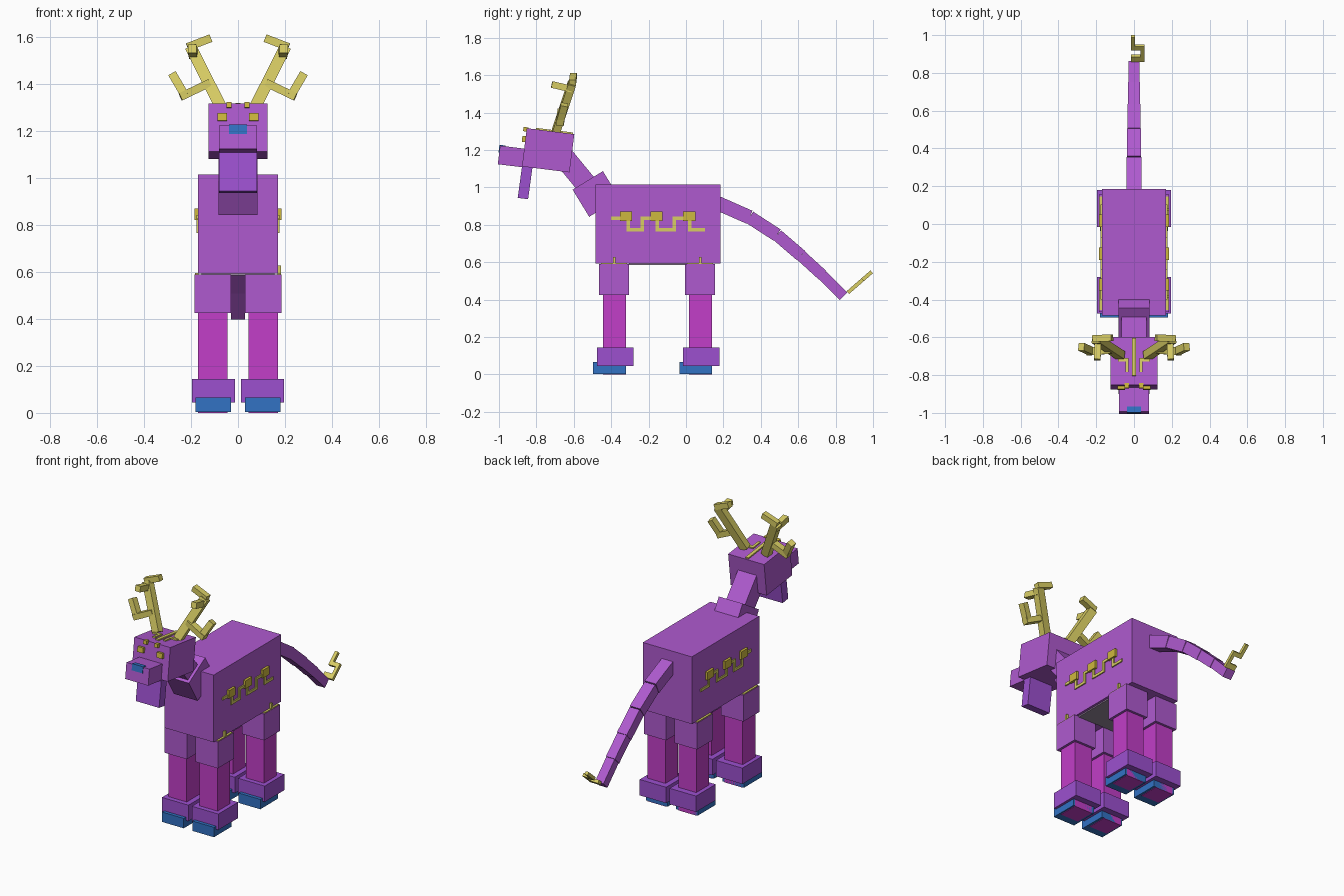
import bpy
from mathutils import Vector, Matrix

if "Cube" in bpy.data.objects:
    bpy.data.objects.remove(bpy.data.objects["Cube"])


def material(name, rgb):
    lin = [(c / 255 / 12.92) if c < 11 else ((c / 255 + 0.055) / 1.055) ** 2.4 for c in rgb]
    m = bpy.data.materials.new(name)
    m.diffuse_color = (*lin, 1)
    m.use_nodes = True
    m.node_tree.nodes["Principled BSDF"].inputs["Base Color"].default_value = m.diffuse_color
    return m


PURPLE = material("purple", (175, 90, 207))
VIOLET = material("violet", (156, 80, 207))
MAGENTA = material("magenta", (194, 62, 200))
BLUE = material("blue", (50, 114, 196))
PALE = material("pale yellow", (216, 205, 100))
GOLD = material("gold", (206, 184, 62))
GREY = material("belly grey", (150, 135, 156))

CORNERS = [(x, y, z) for x in (-.5, .5) for y in (-.5, .5) for z in (-.5, .5)]
FACES = [(0, 1, 3, 2), (4, 6, 7, 5), (0, 4, 5, 1), (2, 3, 7, 6), (0, 2, 6, 4), (1, 5, 7, 3)]


def solid(name, mat, center, axes):
    """Box from a centre and three full-length axis vectors."""
    a, b, c = axes
    if a.cross(b).dot(c) < 0:
        a = -a
    me = bpy.data.meshes.new(name)
    me.from_pydata([Vector(center) + a * x + b * y + c * z for x, y, z in CORNERS], [], FACES)
    me.materials.append(mat)
    ob = bpy.data.objects.new(name, me)
    bpy.context.collection.objects.link(ob)
    return ob


def box(name, mat, x, y, z):
    """Upright box from its ranges."""
    d = [Vector((x[1] - x[0], 0, 0)), Vector((0, y[1] - y[0], 0)), Vector((0, 0, z[1] - z[0]))]
    return solid(name, mat, [(r[0] + r[1]) / 2 for r in (x, y, z)], d)


def bar(name, mat, p, q, width, thick, ref=(1, 0, 0)):
    """Bar from p to q; width is measured along ref."""
    p, q, ref = Vector(p), Vector(q), Vector(ref)
    d = q - p
    n = d.normalized()
    a = (ref - n * ref.dot(n)).normalized()
    return solid(name, mat, (p + q) / 2, [a * width, n.cross(a) * thick, d])


def flip(r, s):
    return (r[0] * s, r[1] * s) if s > 0 else (-r[1], -r[0])


# Body and belly
box("body", PURPLE, (-.17, .17), (-.485, .185), (.593, 1.015))
box("belly", GREY, (-.155, .155), (-.305, .08), (.585, .594))

# Legs, feet and hooves
for s, side in ((1, "right"), (-1, "left")):
    for y, end in ((-.46, "front"), (0, "rear")):
        tag = f"{end}_{side}"
        box("upper_leg_" + tag, PURPLE, flip((.03, .185), s), (y - .005, y + .155), (.425, .59))
        box("lower_leg_" + tag, MAGENTA, flip((.045, .17), s), (y + .015, y + .14), (0, .43))
        box("foot_" + tag, VIOLET, flip((.012, .196), s), (y - .015, y + .18), (.045, .145))
        box("hoof_" + tag, BLUE, flip((.03, .18), s), (y - .036, y + .14), (.003, .065))
        # Trim on the ledge above each leg
        box("ledge_trim_" + tag, PALE, flip((.168, .183), s), (y + .005, y + .145), (.588, .595))
        if s > 0:
            box("trim_tick_" + tag, PALE, (.168, .184), (y + .07, y + .083), (.588, .627))

    # Flank pattern: three blocks joined by a winding line
    for y in (-.353, -.19, -.015):
        box("flank_block_" + side, GOLD, flip((.165, .185), s), (y, y + .065), (.82, .87))
    for y in (-.317, -.162, .012):
        box("flank_drop_" + side, PALE, flip((.165, .177), s), (y, y + .018), (.765, .825))
        box("flank_low_line_" + side, PALE, flip((.165, .177), s), (y, y + .09), (.765, .782))
    for y in (-.242, -.072):
        box("flank_rise_" + side, PALE, flip((.165, .177), s), (y, y + .018), (.765, .843))
        box("flank_high_line_" + side, PALE, flip((.165, .177), s), (y, y + .06), (.826, .843))
    box("flank_start_" + side, PALE, flip((.165, .177), s), (-.4, -.34), (.825, .843))

# Neck
bar("lower_neck", PURPLE, (0, -.562, .915), (0, -.4, 1.014), .166, .17)
bar("upper_neck", PURPLE, (0, -.52, 1.0), (0, -.66, 1.17), .13, .113)

# Head, tilted nose-up
H = Vector((0, -.737, 1.198))
TILT = Matrix.Rotation(-.124, 3, 'X')


def head_box(name, mat, x, y, z):
    """Box whose ranges are in the head's own tilted frame."""
    c = Vector([(r[0] + r[1]) / 2 for r in (x, y, z)])
    axes = [TILT @ Vector([(r[1] - r[0]) * (i == j) for j in range(3)])
            for i, r in enumerate((x, y, z))]
    return solid(name, mat, H + TILT @ c, axes)


head_box("head", PURPLE, (-.125, .125), (-.128, .128), (-.103, .103))
head_box("snout", PURPLE, (-.08, .08), (-.258, -.12), (-.107, -.007))
head_box("nose", BLUE, (-.038, .038), (-.262, -.23), (-.043, -.003))
head_box("forehead_stripe", PALE, (-.011, .011), (-.08, .12), (.098, .111))
bar("jaw", VIOLET, (0, -.872, .94), (0, -.846, 1.13), .162, .056)

for s, side in ((1, "right"), (-1, "left")):
    head_box("eye_" + side, GOLD, flip((.047, .087), s), (-.146, -.12), (.028, .06))
    head_box("brow_" + side, GOLD, flip((.027, .05), s), (-.146, -.12), (.085, .108))
    head_box("head_stripe_" + side, PALE, flip((.03, .046), s), (-.06, .01), (.098, .111))
    head_box("head_stripe_end_" + side, PALE, flip((.03, .085), s), (-.005, .015), (.098, .111))

    # Antler: main beam, outer branch with prong, inner tip, forward spike
    parts = (
        ("beam", (.072, -.695, 1.3), (.2, -.61, 1.555), .042, .05),
        ("branch", (.12, -.665, 1.405), (.245, -.675, 1.345), .042, .034),
        ("prong", (.225, -.675, 1.35), (.279, -.65, 1.442), .04, .036),
        ("tip", (.215, -.607, 1.557), (.116, -.602, 1.595), .036, .034),
    )
    for n, p, q, w, t in parts:
        bar(f"antler_{n}_{side}", PALE, (p[0] * s, *p[1:]), (q[0] * s, *q[1:]), w, t, (0, 1, 0))
    bar(f"antler_spike_{side}", PALE, (.19 * s, -.61, 1.525), (.195 * s, -.718, 1.55), .036, .036)

# Tail of tapering segments
tail = [(.17, .915), (.34, .84), (.487, .745), (.615, .635), (.73, .53), (.842, .418)]
for i, (a, b) in enumerate(zip(tail, tail[1:])):
    w = .078 - .005 * i
    bar(f"tail_segment_{i + 1}", PURPLE, (0, *a), (0, *b), w, w - .002)

# Hooked tail tip lying in a sloping plane
for x, y in (((-.015, .055), (.865, .89)), ((.035, .055), (.87, .945)),
             ((-.015, .055), (.925, .945)), ((-.015, .006), (.925, .993))):
    p, q = [((x[0] + x[1]) / 2, v, .437 + (v - .865) * .87) for v in y]
    bar("tail_hook", PALE, p, q, x[1] - x[0], .02)
